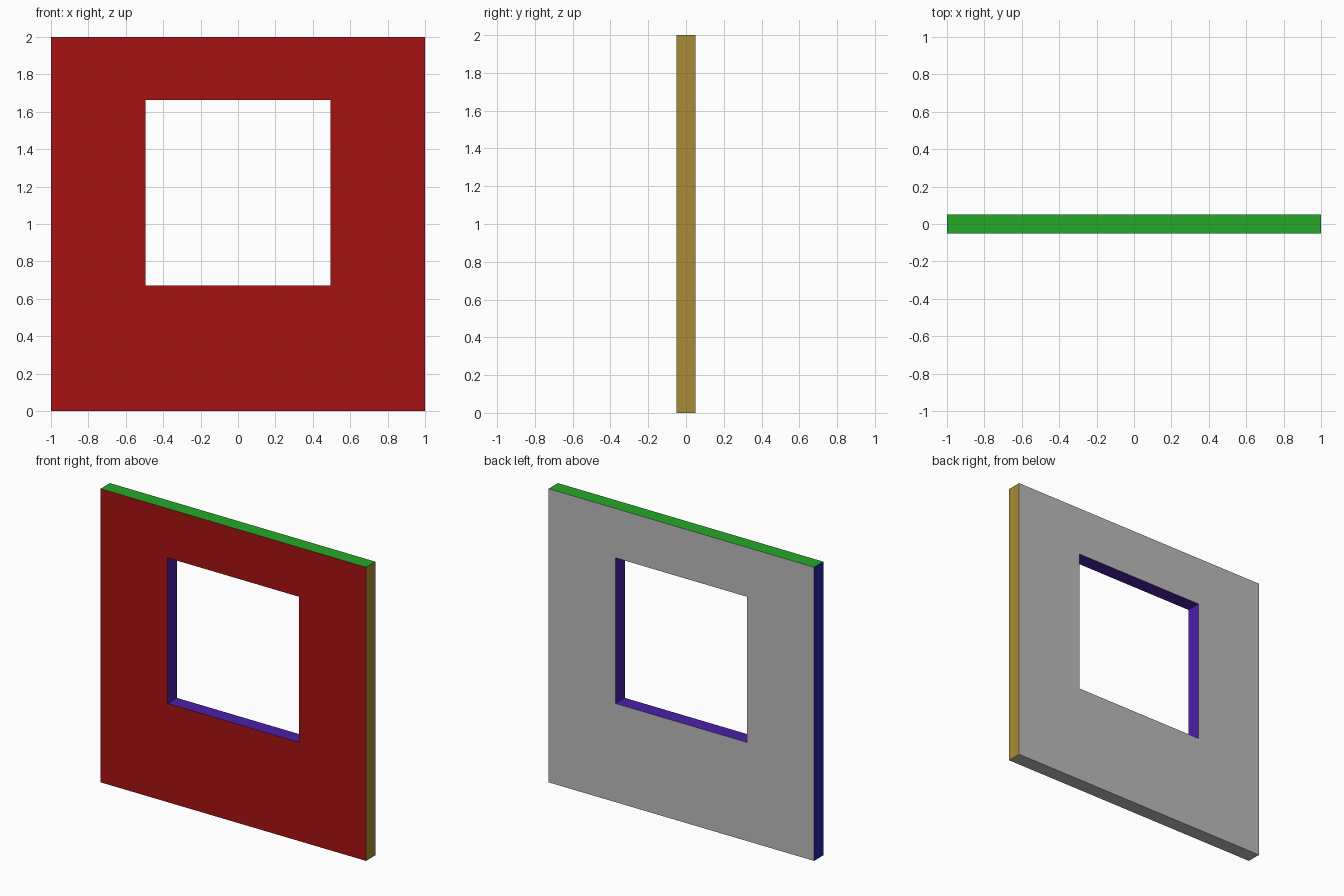
import bpy, bmesh

if "Cube" in bpy.data.objects:
    bpy.data.objects.remove(bpy.data.objects["Cube"])

# Panel outline, window opening and half thickness
OUTER = (-1.0, 1.0, 0.0, 2.0)
WINDOW = (-0.495, 0.495, 0.672, 1.664)
HALF = 0.05

COLOURS = {
    "front_red": (0.39, 0.006, 0.006),
    "right_gold": (0.39, 0.26, 0.033),
    "left_navy": (0.015, 0.016, 0.37),
    "top_green": (0.018, 0.39, 0.021),
    "reveal_purple": (0.07, 0.014, 0.39),
    "plain_grey": (0.5, 0.5, 0.5),
}
SLOT = {name: i for i, name in enumerate(COLOURS)}

bm = bmesh.new()


def loop(rect, y):
    """Rectangle of vertices in the xz plane: bottom-left, then anticlockwise."""
    x0, x1, z0, z1 = rect
    return [bm.verts.new((x, y, z)) for x, z in ((x0, z0), (x1, z0), (x1, z1), (x0, z1))]


def bridge(a, b, colours):
    """Join two loops with quads, one colour per side."""
    for i, colour in enumerate(colours):
        j = (i + 1) % 4
        bm.faces.new((a[i], a[j], b[j], b[i])).material_index = SLOT[colour]


front, back = loop(OUTER, -HALF), loop(OUTER, HALF)
hole_front, hole_back = loop(WINDOW, -HALF), loop(WINDOW, HALF)

# Front and back faces around the window
bridge(front, hole_front, ["front_red"] * 4)
bridge(hole_back, back, ["plain_grey"] * 4)
# Outer edges: bottom, right, top, left
bridge(back, front, ["plain_grey", "right_gold", "top_green", "left_navy"])
# Window reveal
bridge(hole_front, hole_back, ["reveal_purple"] * 4)

bmesh.ops.recalc_face_normals(bm, faces=bm.faces)
mesh = bpy.data.meshes.new("window_panel")
bm.to_mesh(mesh)
bm.free()

for name, rgb in COLOURS.items():
    mat = bpy.data.materials.new(name)
    mat.diffuse_color = (*rgb, 1)
    mat.use_nodes = True
    mat.node_tree.nodes["Principled BSDF"].inputs["Base Color"].default_value = mat.diffuse_color
    mesh.materials.append(mat)

panel = bpy.data.objects.new("window_panel", mesh)
bpy.context.collection.objects.link(panel)
